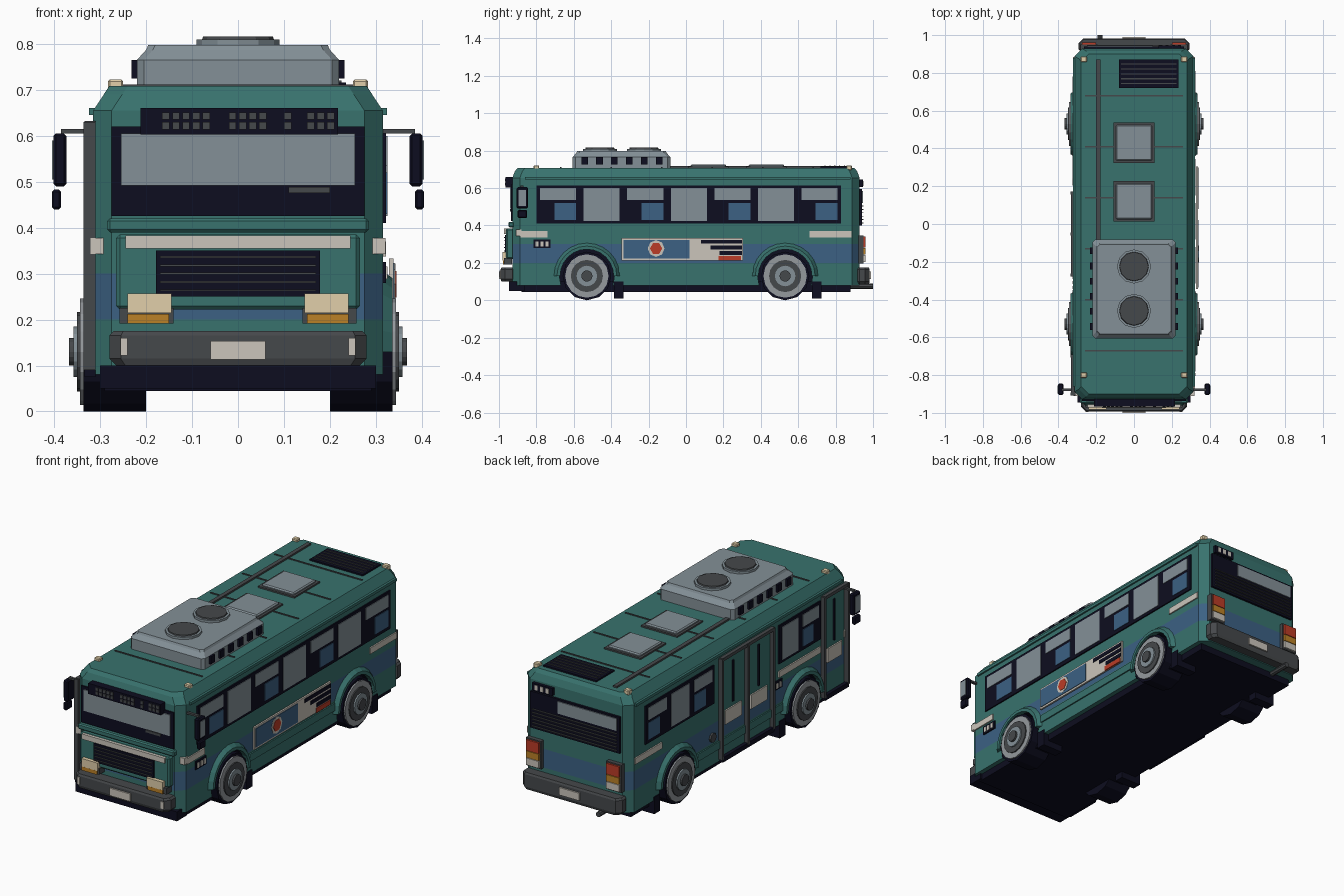
import bpy, bmesh, math
from mathutils import Matrix, Vector

default_cube = bpy.data.objects.get("Cube")
if default_cube:
    bpy.data.objects.remove(default_cube, do_unlink=True)


def material(name, *rgb):
    mat = bpy.data.materials.new(name)
    mat.use_nodes = True
    mat.diffuse_color = (*rgb, 1)
    mat.node_tree.nodes["Principled BSDF"].inputs["Base Color"].default_value = (*rgb, 1)
    return mat


teal = material("teal paint", .04, .17, .155)
blue = material("blue paint", .045, .12, .23)
cream = material("cream trim", .6, .56, .5)
navy = material("navy black", .004, .004, .014)
glass = material("pale grey", .23, .28, .31)
grey = material("dark grey", .06, .065, .07)
steel = material("wheel grey", .3, .32, .34)
orange = material("orange lens", .5, .22, .02)
red = material("red lens", .5, .045, .02)
lamp = material("warm lamp", .75, .62, .4)


def finish(name, bm, *mats):
    bmesh.ops.recalc_face_normals(bm, faces=bm.faces)
    mesh = bpy.data.meshes.new(name)
    bm.to_mesh(mesh)
    bm.free()
    for mat in mats:
        mesh.materials.append(mat)
    obj = bpy.data.objects.new(name, mesh)
    bpy.context.collection.objects.link(obj)
    return obj


def add_box(bm, xs, ys, zs):
    low, high = Vector((xs[0], ys[0], zs[0])), Vector((xs[1], ys[1], zs[1]))
    size = high - low
    matrix = Matrix.Translation((low + high) / 2) @ Matrix.Diagonal((*map(abs, size), 1))
    bmesh.ops.create_cube(bm, size=1, matrix=matrix)


def box(name, mat, xs, ys, zs, pair=False, bevel=0):
    """A block, optionally repeated on the opposite side."""
    bm = bmesh.new()
    add_box(bm, xs, ys, zs)
    if pair:
        add_box(bm, (-xs[1], -xs[0]), ys, zs)
    if bevel:
        bmesh.ops.bevel(bm, geom=bm.edges[:], offset=bevel, segments=1, affect='EDGES')
    return finish(name, bm, mat)


def plate(name, mat, side, ys, zs, depth=.322):
    """A thin panel on the left (1) or right (-1) wall."""
    return box(name, mat, sorted((side * (depth - .009), side * depth)), ys, zs)


def add_disc(bm, centre, radius, depth, axis, sides, tip):
    turn = Matrix.Rotation(math.pi / 2, 4, 'Y') if axis == 'X' else Matrix.Rotation(-math.pi / 2, 4, 'X') if axis == 'Y' else Matrix()
    bmesh.ops.create_cone(bm, cap_ends=True, segments=sides, radius1=radius, radius2=tip or radius,
                          depth=depth, matrix=Matrix.Translation(centre) @ turn)


def disc(name, mat, centre, radius, depth, axis='Z', sides=12, tip=None):
    bm = bmesh.new()
    add_disc(bm, centre, radius, depth, axis, sides, tip)
    return finish(name, bm, mat)


def loft(name, mats, levels, y=0, band=None):
    """Stacked rectangles with cut corners: half width, half length, height, corner."""
    bm = bmesh.new()
    rings = []
    for hx, hy, z, c in levels:
        plan = [(hx, hy - c), (hx - c, hy), (c - hx, hy), (-hx, hy - c),
                (-hx, c - hy), (c - hx, -hy), (hx - c, -hy), (hx, c - hy)]
        rings.append([bm.verts.new((px, py + y, z)) for px, py in plan])
    for i, (a, b) in enumerate(zip(rings, rings[1:])):
        for k in range(len(a)):
            j = (k + 1) % len(a)
            face = bm.faces.new((a[k], a[j], b[j], b[k]))
            face.material_index = int(i == band)
    bm.faces.new(rings[0])
    bm.faces.new(rings[-1])
    return finish(name, bm, *mats)


# Body shell with its painted waist band, and the wheel wells cut out
body = loft("body_shell", (teal, blue),
            [(.315, .928, .08, .04), (.315, .928, .2, .04), (.315, .928, .3, .04),
             (.315, .928, .655, .04), (.292, .915, .69, .04), (.28, .9, .708, .04)], band=1)
axles, hub = (-.53, .53), .13
bm = bmesh.new()
for y in axles:
    for side in (-1, 1):
        add_disc(bm, (side * .3, y, hub), .147, .22, 'X', 20, None)
cutter = finish("wheel_well_cutter", bm, navy)
cutter.hide_render = True
cutter.display_type = 'WIRE'
cut = body.modifiers.new("wheel_wells", 'BOOLEAN')
cut.operation, cut.solver, cut.material_mode = 'DIFFERENCE', 'EXACT', 'TRANSFER'
cut.object = cutter
box("chassis", navy, (-.29, .29), (-.88, .88), (.045, .1))
box("front_skirt", navy, (-.3, .3), (-.945, -.86), (.05, .1))
box("drip_rail", teal, (.31, .324), (-.86, .88), (.645, .66), pair=True)
box("sill_rail", teal, (.31, .322), (-.36, .36), (.15, .19), pair=True)


def arch_flare(side, y):
    bm = bmesh.new()
    steps, rows = 12, []
    for i in range(steps + 1):
        a = math.pi * i / steps
        rows.append([bm.verts.new((side * x, y + r * math.cos(a), hub + r * math.sin(a)))
                     for r, x in ((.143, .31), (.143, .336), (.16, .336), (.18, .31))])
    for a, b in zip(rows, rows[1:]):
        for k in range(4):
            bm.faces.new((a[k], a[k - 1], b[k - 1], b[k]))
    bm.faces.new(rows[0])
    bm.faces.new(rows[-1])
    finish("arch_flare", bm, teal)


# Wheels, arches and mud flaps
for y in axles:
    box("mud_flap", navy, (.2, .32), (y + .145, y + .195), (.01, .1), pair=True)
    for side in (-1, 1):
        arch_flare(side, y)
        disc("tyre", navy, (side * .268, y, hub), hub, .136, 'X', 12)
        for name, mat, radius, reach in (("rim", steel, .116, .344), ("hub_plate", grey, .086, .35),
                                         ("hub_ring", glass, .055, .358), ("hub_cap", grey, .03, .368)):
            disc(name, mat, (side * (reach - .02), y, hub), radius, .04, 'X', 16)


# Side windows: alternating full panes and sliding panes
def window_band(side, start, end, count):
    plate("window_frame", navy, side, (start, end), (.41, .615))
    pitch = (end - start) / count
    for i in range(count):
        a, b = start + pitch * i + .02, start + pitch * (i + 1) - .02
        if i % 2:
            plate("window_pane", glass, side, (a, b), (.425, .6), .325)
        else:
            plate("upper_pane", glass, side, (a, b), (.535, .6), .325)
            plate("lower_pane", blue, side, ((a + b) / 2 - .02, b), (.43, .52), .325)


window_band(1, -.8, .83, 7)
window_band(-1, .22, .8, 3)
window_band(-1, -.68, -.33, 2)
for side in (-1, 1):
    plate("rear_stripe", cream, side, (.66, .885), (.337, .37))
plate("front_stripe", cream, 1, (-.885, -.74), (.337, .37))
plate("middle_stripe", cream, -1, (-.68, -.33), (.337, .37))

# Small side number plates with plain blocks
for side, y in ((1, -.77), (-1, -.31)):
    plate("side_panel", navy, side, (y - .045, y + .045), (.28, .325))
    for k in (-1, 0, 1):
        plate("side_block", cream, side, (y + k * .027 - .008, y + k * .027 + .008), (.288, .315), .325)

# Left side poster
plate("poster_board", cream, 1, (-.345, .305), (.213, .333), .338)
plate("poster_field", blue, 1, (-.335, .02), (.223, .323), .341)
disc("poster_badge", cream, (.339, -.16, .277), .045, .008, 'X', 8)
disc("poster_flower", red, (.341, -.16, .277), .033, .008, 'X', 6)
for k, start in enumerate((.08, .13, .18)):
    z = .323 - k * .03
    plate("poster_bar", navy, 1, (start, .3), (z - .02, z), .341)
plate("poster_tag", red, 1, (.175, .295), (.213, .238), .342)

# Right side doors
for name, edges in (("middle_door", (-.27, -.053, .165)), ("front_door", (-.9, -.7))):
    for y in edges:
        box(name + "_post", grey, (-.336, -.31), (y - .008, y + .008), (.09, .63))
    box(name + "_header", grey, (-.334, -.31), (edges[0], edges[-1]), (.615, .632))
    box(name + "_step", navy, (-.334, -.31), (edges[0], edges[-1]), (.075, .1))
    for a, b in zip(edges, edges[1:]):
        mid = (a + b) / 2
        plate(name + "_slit", navy, -1, (mid - .006, mid + .006), (.36, .58))
        plate(name + "_patch", cream, -1, (a + .04, b - .04), (.26, .335))
disc("fuel_cap", grey, (-.315, .23, .23), .025, .02, 'X', 8)

# Front: windscreen, sign, nose panel, grille
box("windscreen_frame", navy, (-.275, .275), (-.936, -.92), (.425, .62))
box("windscreen", glass, (-.255, .255), (-.941, -.93), (.492, .605))
box("dashboard_light", grey, (.11, .2), (-.941, -.93), (.475, .488))
box("sign_box", navy, (-.212, .218), (-.965, -.92), (.603, .66))
for group, count in ((-.165, 5), (-.02, 4), (.1, 1), (.15, 3)):
    for k in range(count):
        for z in (.614, .635):
            x = group + k * .022
            box("sign_cell", grey, (x, x + .016), (-.969, -.96), (z, z + .016))
box("nose_panel", teal, (-.265, .265), (-.962, -.92), (.222, .385), bevel=.008)
box("nose_lip", teal, (-.285, .285), (-.95, -.92), (.39, .42), bevel=.006)
box("nose_strip", cream, (-.245, .245), (-.972, -.95), (.355, .383))
box("corner_stripe", cream, (.288, .321), (-.91, -.88), (.343, .378), pair=True)
box("grille", navy, (-.178, .178), (-.968, -.95), (.25, .35))
for k in range(5):
    z = .262 + k * .018
    box("grille_slat", grey, (-.17, .17), (-.974, -.96), (z, z + .004))
box("headlight_case", grey, (.14, .258), (-.972, -.93), (.192, .225), pair=True)
box("headlight", lamp, (.145, .24), (-.982, -.95), (.214, .257), pair=True)
box("indicator", orange, (.15, .24), (-.979, -.95), (.192, .212), pair=True)

# Bumpers, plates and exhaust
loft("front_bumper", (grey,), [(.265, .04, .1, .02), (.28, .045, .115, .025),
                               (.28, .045, .165, .025), (.27, .04, .175, .02)], y=-.947)
box("bumper_marker", cream, (.24, .256), (-.996, -.98), (.122, .16), pair=True)
box("front_plate", cream, (-.06, .06), (-1, -.99), (.113, .153))
loft("rear_bumper", (grey,), [(.28, .035, .085, .02), (.295, .04, .1, .025),
                              (.295, .04, .165, .025), (.285, .035, .175, .02)], y=.942)
box("rear_plate", cream, (-.06, .06), (.98, .99), (.113, .153))
disc("exhaust", grey, (-.18, .94, .075), .014, .12, 'Y', 8)

# Rear: window, louvres, sign and lamps
box("rear_panel", navy, (-.265, .265), (.92, .94), (.4, .595))
box("rear_window", glass, (-.25, .1), (.93, .945), (.52, .585))
for k in range(6):
    z = .412 + k * .018
    box("rear_louvre", grey, (-.25, .25), (.93, .948), (z, z + .004))
box("rear_sign", navy, (.13, .25), (.92, .945), (.605, .645))
for k in range(3):
    x = .15 + k * .033
    box("rear_block", cream, (x, x + .018), (.94, .948), (.612, .638))
for name, mat, low, high in (("brake_lamp", red, .283, .34), ("turn_lamp", orange, .245, .28),
                             ("reverse_lamp", cream, .205, .242)):
    box(name, mat, (.2, .275), (.92, .96), (low, high), pair=True)
box("lamp_case", grey, (.193, .282), (.92, .95), (.198, .347), pair=True)

# Mirrors
box("mirror_arm", grey, (.3, .385), (-.885, -.87), (.605, .615), pair=True)
box("mirror", navy, (.373, .402), (-.905, -.845), (.49, .605), pair=True, bevel=.006)
box("mirror_face", glass, (.396, .405), (-.895, -.855), (.505, .59), pair=True)
box("lower_mirror", navy, (.385, .405), (-.9, -.85), (.44, .483), pair=True, bevel=.005)

# Roof: ribs, hatches, intake, cooler with fans, marker lamps
for k in range(6):
    y = .68 - k * .27
    box("roof_rib", grey, (-.26, .26), (y - .004, y + .004), (.7, .712))
box("roof_conduit", grey, (-.2, -.178), (-.1, .87), (.7, .717))
for y in (.43, .12):
    box("hatch_rim", grey, (-.108, .108), (y - .108, y + .108), (.7, .716))
    box("hatch", glass, (-.095, .095), (y - .095, y + .095), (.7, .727), bevel=.006)
box("roof_intake", navy, (-.08, .235), (.72, .872), (.7, .716))
for k in range(5):
    y = .74 + k * .026
    box("intake_slat", grey, (-.07, .225), (y, y + .006), (.71, .72))
loft("cooler", (glass,), [(.22, .262, .7, .015), (.22, .262, .765, .015),
                          (.2, .242, .787, .015), (.195, .237, .798, .015)], y=-.345)
for k in range(6):
    y = -.56 + k * .08
    box("cooler_vent", navy, (.21, .232), (y, y + .035), (.725, .765), pair=True)
for y in (-.46, -.225):
    disc("fan_rim", glass, (0, y, .8), .09, .02, 'Z', 12)
    disc("fan", grey, (0, y, .805), .084, .022, 'Z', 12, .076)
for y in (-.8, .872):
    box("marker_lamp", lamp, (.25, .283), (y - .015, y + .015), (.695, .722), pair=True, bevel=.004)
